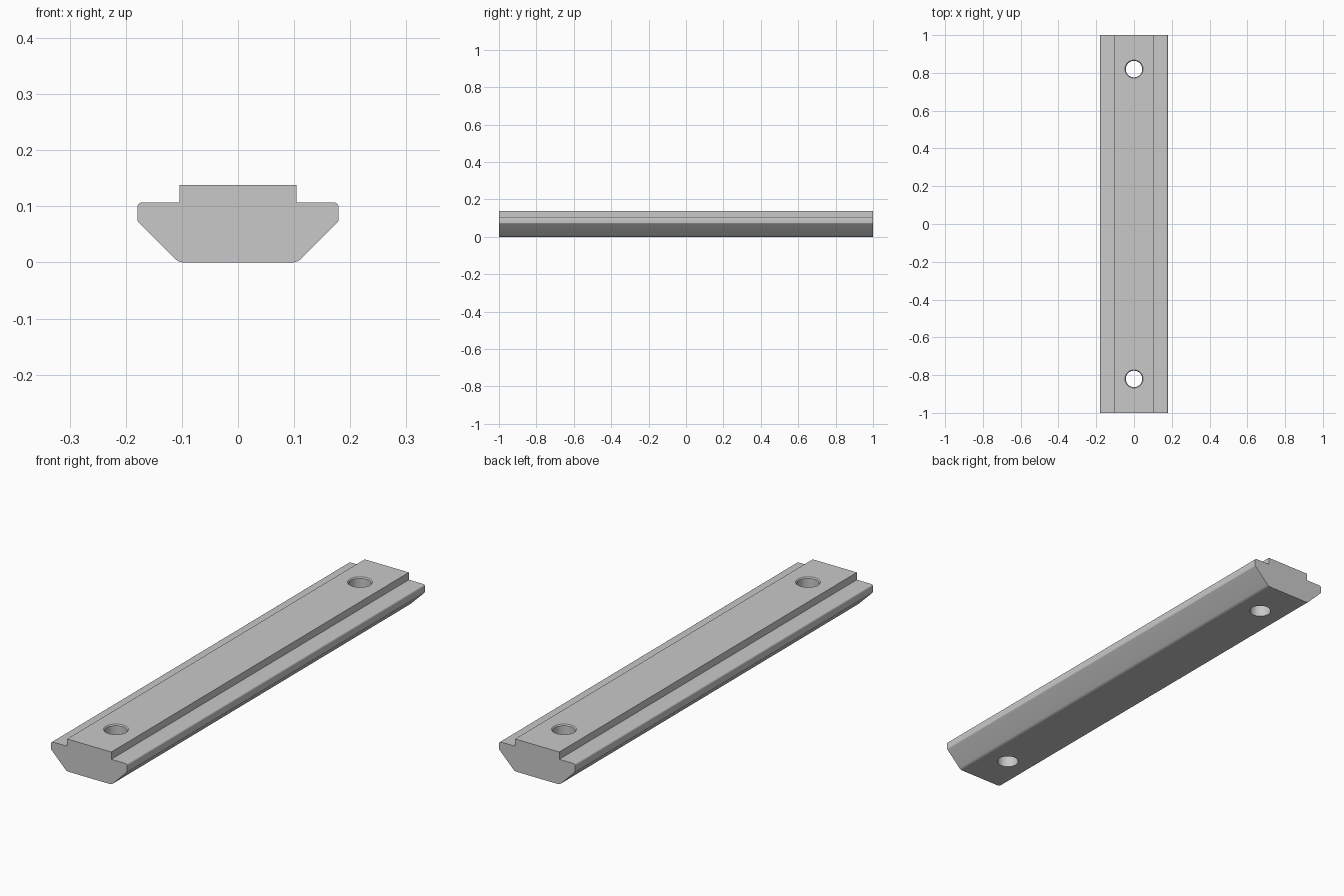
import bpy, bmesh, math
from mathutils import Vector

cube = bpy.data.objects.get("Cube")
if cube:
    bpy.data.objects.remove(cube, do_unlink=True)

steel = bpy.data.materials.new("grey_steel")
steel.use_nodes = True
GREY = (0.584, 0.584, 0.584, 1)
steel.diffuse_color = GREY
steel.node_tree.nodes["Principled BSDF"].inputs["Base Color"].default_value = GREY

LENGTH, TOP = 2.0, 0.138
HOLE_Y, HOLE_R, RIM_R = 0.82, 0.0435, 0.048


def new_object(name, bm):
    bmesh.ops.recalc_face_normals(bm, faces=bm.faces)
    mesh = bpy.data.meshes.new(name)
    bm.to_mesh(mesh)
    bm.free()
    mesh.materials.append(steel)
    obj = bpy.data.objects.new(name, mesh)
    bpy.context.collection.objects.link(obj)
    return obj


def round_corner(prev, corner, nxt, radius, steps=6):
    """Points of a fillet arc at a corner, or the corner itself."""
    if radius == 0:
        return [corner]
    a, b = (prev - corner).normalized(), (nxt - corner).normalized()
    half = a.angle(b) / 2
    centre = corner + (a + b).normalized() * radius / math.sin(half)
    reach = radius / math.tan(half)
    start = (corner + a * reach - centre).normalized()
    end = (corner + b * reach - centre).normalized()
    return [centre + start.slerp(end, i / steps).normalized() * radius
            for i in range(steps + 1)]


# Half profile from bottom to top: x, z, fillet radius
half_profile = [(0.106, 0, 0.025), (0.179, 0.073, 0.008), (0.179, 0.107, 0.008),
                (0.104, 0.107, 0), (0.104, TOP, 0)]
outline = half_profile + [(-x, z, r) for x, z, r in reversed(half_profile)]
corners = [Vector((x, -LENGTH / 2, z)) for x, z, r in outline]

# Bar: rounded profile swept along its length
bm = bmesh.new()
points = []
for i, corner in enumerate(corners):
    points += round_corner(corners[i - 1], corner,
                           corners[(i + 1) % len(corners)], outline[i][2])
end_face = bm.faces.new([bm.verts.new(p) for p in points])
swept = bmesh.ops.extrude_face_region(bm, geom=[end_face], use_keep_orig=True)
bmesh.ops.translate(bm, vec=(0, LENGTH, 0),
                    verts=[v for v in swept["geom"] if isinstance(v, bmesh.types.BMVert)])
bar = new_object("slot_bar", bm)

# Cutters: round through holes with a chamfered upper rim
SIDES = 48
lip = RIM_R - HOLE_R
rings = [(HOLE_R, -0.05), (HOLE_R, TOP - lip), (RIM_R, TOP), (RIM_R, TOP + 0.05)]
bm = bmesh.new()
for y in (-HOLE_Y, HOLE_Y):
    loops = [[bm.verts.new((r * math.cos(math.tau * i / SIDES),
                            y + r * math.sin(math.tau * i / SIDES), z))
              for i in range(SIDES)] for r, z in rings]
    for low, high in zip(loops, loops[1:]):
        for i in range(SIDES):
            j = (i + 1) % SIDES
            bm.faces.new((low[i], low[j], high[j], high[i]))
    bm.faces.new(loops[0])
    bm.faces.new(loops[-1])
cutter = new_object("hole_cutter", bm)
cutter.hide_render = True

# Drill the holes, then drop the cutter
drill = bar.modifiers.new("drill_holes", "BOOLEAN")
drill.operation = "DIFFERENCE"
drill.solver = "EXACT"
drill.object = cutter
bpy.ops.object.select_all(action="DESELECT")
bpy.context.view_layer.objects.active = bar
bar.select_set(True)
bpy.ops.object.modifier_apply(modifier=drill.name)
bpy.data.objects.remove(cutter, do_unlink=True)
bpy.ops.object.shade_smooth_by_angle(angle=math.radians(30))
